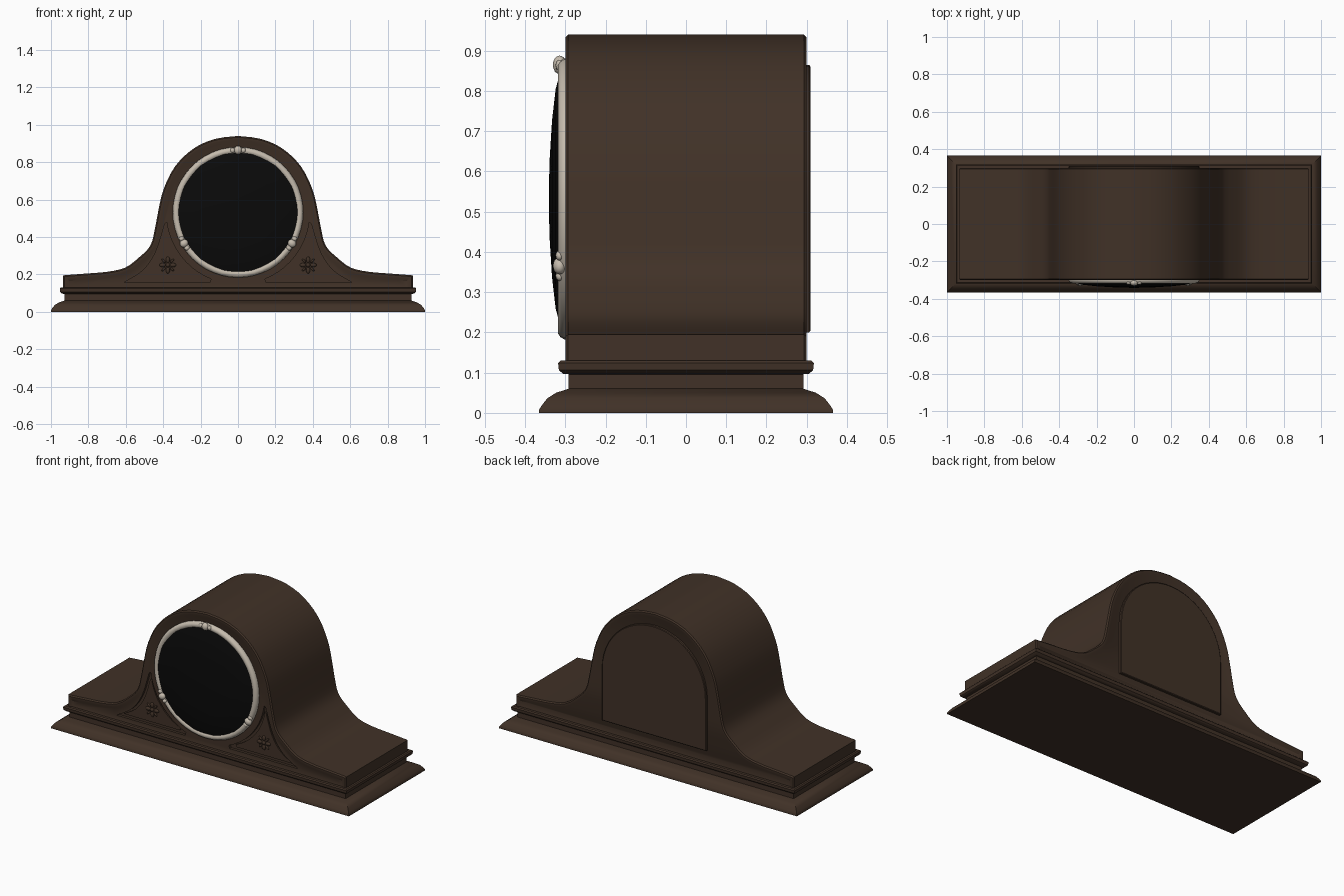
import bpy, bmesh, math
from mathutils import Matrix, Vector

if "Cube" in bpy.data.objects:
    bpy.data.objects.remove(bpy.data.objects["Cube"])


def material(name, rgb):
    m = bpy.data.materials.new(name)
    m.diffuse_color = (*rgb, 1)
    m.use_nodes = True
    m.node_tree.nodes["Principled BSDF"].inputs["Base Color"].default_value = m.diffuse_color
    return m


WOOD = material("dark_wood", (0.052, 0.031, 0.020))
SILVER = material("pale_metal", (0.56, 0.50, 0.42))
BLACK = material("black_glass", (0.003, 0.003, 0.003))
CZ = 0.532  # height of the dial centre


def shade(ob, angle=35):
    ob.data.shade_smooth()
    ob.data.set_sharp_from_angle(angle=math.radians(angle))


def finish(bm, name, mat, angle=35):
    bmesh.ops.recalc_face_normals(bm, faces=bm.faces[:])
    me = bpy.data.meshes.new(name)
    bm.to_mesh(me)
    bm.free()
    me.materials.append(mat)
    ob = bpy.data.objects.new(name, me)
    bpy.context.collection.objects.link(ob)
    shade(ob, angle)
    return ob


def loft(bm, loops, cap=True):
    rings = [[bm.verts.new(p) for p in loop] for loop in loops]
    n = len(rings[0])
    for a, b in zip(rings, rings[1:]):
        for i in range(n):
            j = (i + 1) % n
            bm.faces.new((a[i], a[j], b[j], b[i]))
    caps = []
    if cap:
        caps = [bm.faces.new(rings[0]), bm.faces.new(rings[-1])]
    bmesh.ops.recalc_face_normals(bm, faces=bm.faces[:])
    return caps


def prism(outline, y0, y1):
    bm = bmesh.new()
    caps = loft(bm, [[(x, y, z) for x, z in outline] for y in (y0, y1)])
    return bm, caps


def inset(bm, face, width, depth):
    bmesh.ops.inset_region(bm, faces=[face], thickness=width, depth=depth,
                           use_even_offset=True)


def revolve(profile, segs, name, mat):
    # profile of (radius, y) spun round the dial axis
    bm = bmesh.new()
    loops = [[(r * math.cos(2 * math.pi * i / segs), y,
               CZ + r * math.sin(2 * math.pi * i / segs)) for i in range(segs)]
             for r, y in profile]
    loft(bm, loops)
    return finish(bm, name, mat, 40)


def smooth_path(pts, steps=3):
    out = []
    p = [pts[0]] + pts + [pts[-1]]
    for a, b, c, d in zip(p, p[1:], p[2:], p[3:]):
        a, b, c, d = map(Vector, (a, b, c, d))
        for k in range(steps):
            t = k / steps
            out.append(tuple(0.5 * (2 * b + (c - a) * t + (2 * a - 5 * b + 4 * c - d) * t * t
                                    + (3 * b - a - 3 * c + d) * t ** 3)))
    return out + [tuple(pts[-1])]


def beads(name, mat, items):
    # items: (x, y, z, rx, ry, rz, turn about y)
    bm = bmesh.new()
    for x, y, z, rx, ry, rz, a in items:
        mtx = (Matrix.Translation((x, y, z)) @ Matrix.Rotation(a, 4, 'Y')
               @ Matrix.Diagonal((rx, ry, rz, 1)))
        bmesh.ops.create_uvsphere(bm, u_segments=12, v_segments=8, radius=1, matrix=mtx)
    return finish(bm, name, mat, 60)


# Moulded plinth: rectangle loops shrinking by an offset
bm = bmesh.new()
profile = [(0, 0), (0, 0.008), (0.006, 0.018), (0.02, 0.036), (0.042, 0.05), (0.073, 0.06),
           (0.073, 0.096), (0.06, 0.097), (0.049, 0.106), (0.047, 0.124), (0.053, 0.13),
           (0.07, 0.13)]
loops = [[(sx * (1 - o), sy * (0.365 - o), z) for sx, sy in
          ((-1, -1), (1, -1), (1, 1), (-1, 1))] for o, z in profile]
loft(bm, loops)
finish(bm, "plinth", WOOD)

# Body: smooth hump outline with moulded front and back rims
half = smooth_path([(-0.935, 0.195), (-0.82, 0.204), (-0.70, 0.214), (-0.604, 0.236),
                    (-0.53, 0.29), (-0.468, 0.355), (-0.443, 0.45), (-0.425, 0.545),
                    (-0.398, 0.655), (-0.335, 0.78), (-0.235, 0.875), (-0.12, 0.925),
                    (0, 0.94)])
outline = [(-0.935, 0.10)] + half + [(-x, z) for x, z in half[-2::-1]] + [(0.935, 0.10)]
bm, caps = prism(outline, -0.293, 0.293)
for f in caps:
    inset(bm, f, 0.007, 0.007)
    inset(bm, f, 0.014, 0)
    inset(bm, f, 0.012, -0.006)
body = finish(bm, "clock_body", WOOD)

# Recessed spandrel panels with a raised field and a rosette
arc = [(0.385 * math.cos(math.radians(a)), CZ + 0.385 * math.sin(math.radians(a)))
       for a in range(188, 249, 6)]
spandrel = smooth_path([(-0.61, 0.157), (-0.51, 0.22), (-0.44, 0.32), (-0.392, 0.47)], 4)
spandrel += arc + [(-0.15, 0.157)]
mid = Vector((-0.375, 0.25))
for side, label in ((1, "left"), (-1, "right")):
    shape = [(side * x, z) for x, z in spandrel]
    bm, caps = prism(shape, -0.35, -0.278)
    cutter = finish(bm, "cutter", WOOD)
    cutter.hide_render = True
    mod = body.modifiers.new("recess", 'BOOLEAN')
    mod.operation = 'DIFFERENCE'
    mod.solver = 'EXACT'
    mod.object = cutter
    bpy.context.view_layer.objects.active = body
    bpy.ops.object.modifier_apply(modifier=mod.name)
    bpy.data.objects.remove(cutter)
    field = []
    for p in spandrel:
        q = mid + (Vector(p) - mid) * 0.82
        field.append((side * q.x, q.y))
    bm, caps = prism(field, -0.286, -0.27)
    finish(bm, label + "_spandrel_panel", WOOD)
    cx, cz = side * mid.x, mid.y
    items = [(cx, -0.288, cz, 0.012, 0.01, 0.012, 0)]
    for k in range(8):
        a = k * math.pi / 4
        r, w, l = (0.028, 0.011, 0.017) if k % 2 == 0 else (0.032, 0.006, 0.014)
        items.append((cx + r * math.sin(a), -0.287, cz + r * math.cos(a), w, 0.008, l, a))
    beads(label + "_rosette", WOOD, items)
shade(body)

# Dial bezel and domed glass
revolve([(0.349, -0.285), (0.349, -0.303), (0.344, -0.312), (0.335, -0.318), (0.324, -0.317),
         (0.314, -0.310), (0.308, -0.300), (0.308, -0.285)], 48, "dial_bezel", SILVER)
revolve([(0.325, -0.29), (0.325, -0.312), (0.28, -0.324), (0.2, -0.333), (0.1, -0.339),
         (0.02, -0.341)], 14, "dial_glass", BLACK)

# Three bead ornaments on the bezel
items = []
for deg in (90, 210, 330):
    for d, s in ((0, 1.0), (-5, 0.6), (5, 0.6)):
        a = math.radians(deg + d)
        items.append((0.333 * math.cos(a), -0.314, CZ + 0.333 * math.sin(a),
                      0.021 * s, 0.017 * s, 0.023 * s, math.pi / 2 - a))
beads("bezel_ornaments", SILVER, items)

# Arched back door
door = [(-0.35, 0.2)]
door += [(-0.35 * math.cos(math.pi * i / 24), 0.515 + 0.35 * math.sin(math.pi * i / 24))
         for i in range(25)]
door += [(0.35, 0.2)]
bm, caps = prism(door, 0.28, 0.306)
inset(bm, caps[1], 0.004, 0.003)
finish(bm, "back_door", WOOD)
